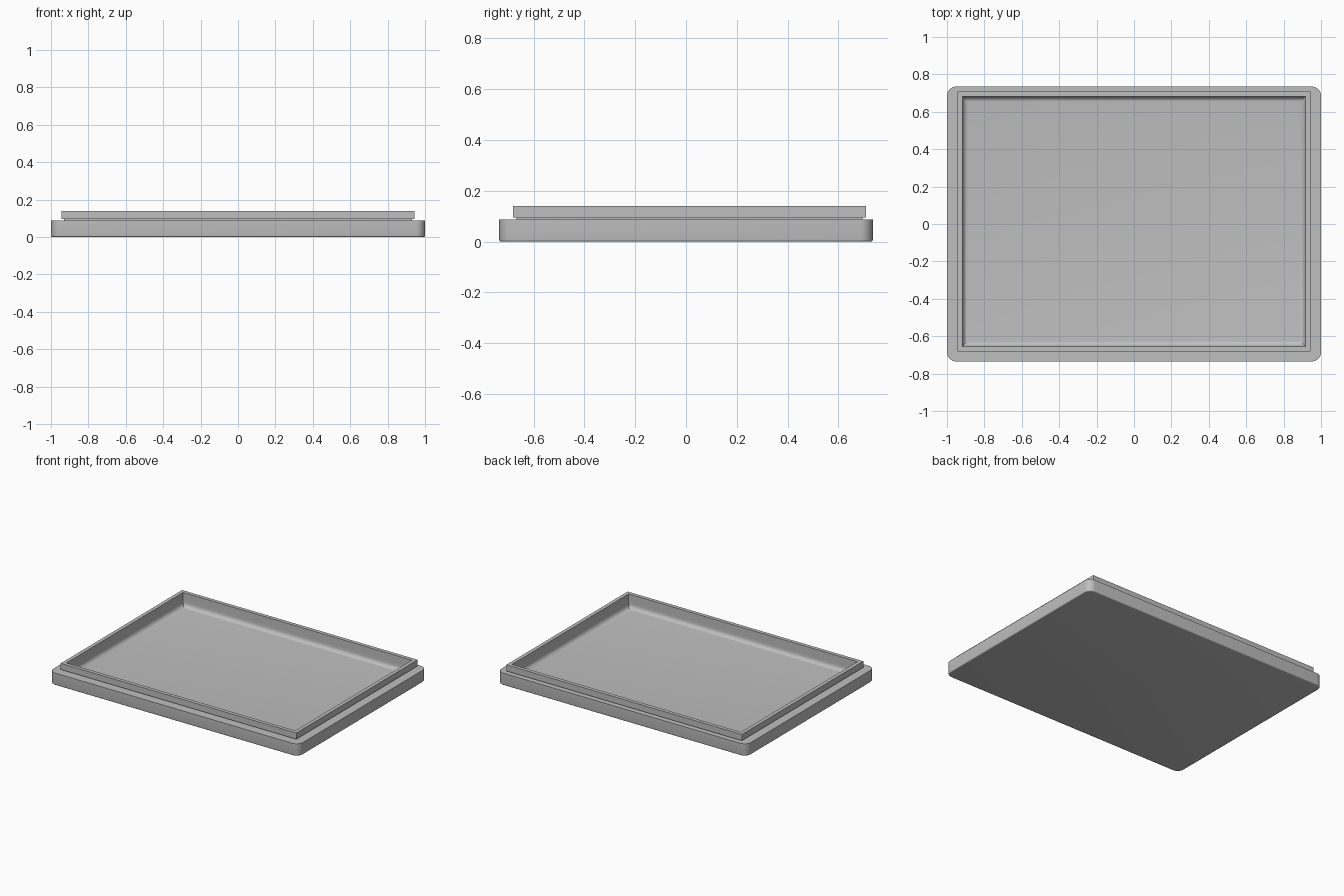
import bpy, bmesh
from math import sin, cos, pi

cube = bpy.data.objects.get("Cube")
if cube:
    bpy.data.objects.remove(cube, do_unlink=True)

# Single plain grey
grey = bpy.data.materials.new("light_grey")
grey.use_nodes = True
colour = (0.52, 0.52, 0.52, 1)
grey.diffuse_color = colour
grey.node_tree.nodes["Principled BSDF"].inputs["Base Color"].default_value = colour

STEPS = 8
LIP_Y = 0.014          # the lip sits slightly behind the tray centre
BODY = (1.0, 0.735)    # half sizes
LIP_OUT = (0.944, 0.695)
LIP_IN = (0.917, 0.668)
BODY_TOP, LIP_TOP, FLOOR = 0.088, 0.14, 0.04


def ring(half, z, inset=0, radius=0, y=0):
    """Rectangle outline with rounded corners; radius 0 collapses to sharp ones."""
    hx, hy = half[0] - inset - radius, half[1] - inset - radius
    points = []
    for k, (sx, sy) in enumerate([(1, 1), (-1, 1), (-1, -1), (1, -1)]):
        for i in range(STEPS + 1):
            a = (k + i / STEPS) * pi / 2
            points.append((sx * hx + radius * cos(a), y + sy * hy + radius * sin(a), z))
    return points


def stack(name, rings, cap):
    """Skin successive outlines into one surface."""
    bm = bmesh.new()
    loops = [[bm.verts.new(p) for p in r] for r in rings]
    n = len(loops[0])
    for a, b in zip(loops, loops[1:]):
        for i in range(n):
            j = (i + 1) % n
            bm.faces.new((a[i], a[j], b[j], b[i]))
    if cap:
        bm.faces.new(loops[0][::-1])
        bm.faces.new(loops[-1])
    bmesh.ops.remove_doubles(bm, verts=bm.verts, dist=0.00001)
    mesh = bpy.data.meshes.new(name)
    bm.to_mesh(mesh)
    bm.free()
    mesh.materials.append(grey)
    obj = bpy.data.objects.new(name, mesh)
    bpy.context.collection.objects.link(obj)
    bpy.ops.object.select_all(action='DESELECT')
    obj.select_set(True)
    bpy.context.view_layer.objects.active = obj
    bpy.ops.object.shade_smooth_by_angle(angle=pi / 6)
    return obj


# Tray: softened bottom edge, outer wall, rim, inner wall, filleted floor
EDGE, CORNER, FILLET = 0.008, 0.05, 0.03
tray = []
for i in range(5):
    a = i / 4 * pi / 2
    inset = EDGE * (1 - sin(a))
    tray.append(ring(BODY, EDGE * (1 - cos(a)), inset, CORNER - inset))
tray.append(ring(BODY, BODY_TOP, 0, CORNER))
tray.append(ring(LIP_IN, BODY_TOP, y=LIP_Y))
for i in range(7):
    a = i / 6 * pi / 2
    tray.append(ring(LIP_IN, FLOOR + FILLET * (1 - sin(a)), FILLET * (1 - cos(a)), y=LIP_Y))
stack("tray_body", tray, True)

# Raised lip with a thin undercut where it meets the rim
GROOVE, GROOVE_TOP = 0.014, 0.095
lip = [
    ring(LIP_OUT, BODY_TOP, GROOVE, y=LIP_Y),
    ring(LIP_OUT, GROOVE_TOP, GROOVE, y=LIP_Y),
    ring(LIP_OUT, GROOVE_TOP, y=LIP_Y),
    ring(LIP_OUT, LIP_TOP, y=LIP_Y),
    ring(LIP_IN, LIP_TOP, y=LIP_Y),
    ring(LIP_IN, BODY_TOP, y=LIP_Y),
]
stack("raised_lip", lip, False)
